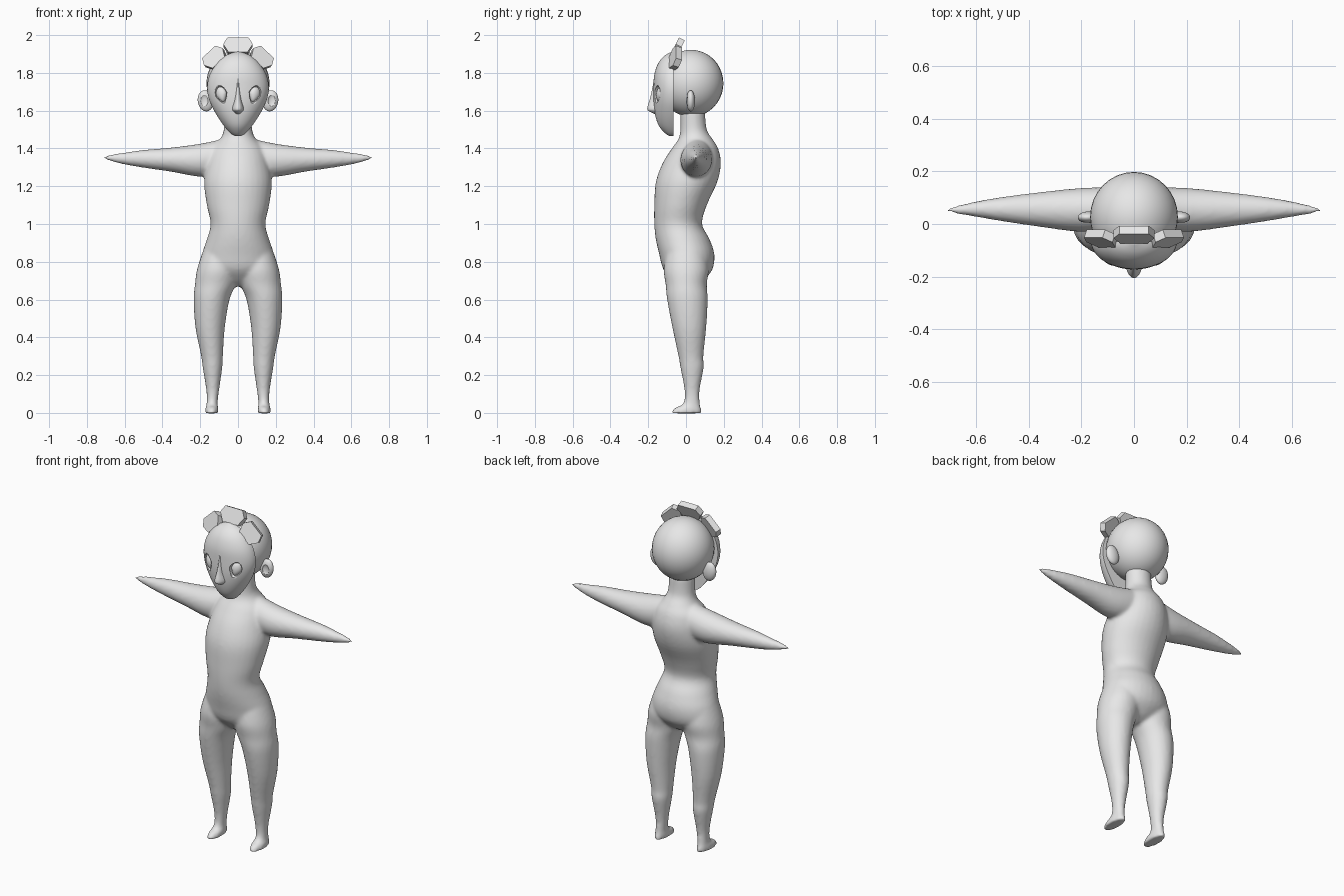
import bpy, bmesh, math
from mathutils import Matrix, Vector

if "Cube" in bpy.data.objects:
    bpy.data.objects.remove(bpy.data.objects["Cube"], do_unlink=True)

clay = bpy.data.materials.new("light_grey")
clay.use_nodes = True
clay.diffuse_color = (0.8, 0.8, 0.8, 1)
clay.node_tree.nodes["Principled BSDF"].inputs["Base Color"].default_value = clay.diffuse_color


def make_object(name, bm, smooth=True):
    """Turn a bmesh into a scene object with the shared material."""
    bmesh.ops.recalc_face_normals(bm, faces=bm.faces)
    mesh = bpy.data.meshes.new(name)
    bm.to_mesh(mesh)
    bm.free()
    mesh.materials.append(clay)
    obj = bpy.data.objects.new(name, mesh)
    bpy.context.collection.objects.link(obj)
    if smooth:
        select_only(obj)
        bpy.ops.object.shade_smooth_by_angle(angle=math.radians(40))
    return obj


def select_only(obj):
    bpy.ops.object.select_all(action='DESELECT')
    obj.select_set(True)
    bpy.context.view_layer.objects.active = obj


def spline(rows, steps=4):
    """Smoothly interpolate section rows (Catmull-Rom)."""
    rows = [Vector(row) for row in rows]
    padded = [rows[0]] + rows + [rows[-1]]
    result = []
    for a, b, c, d in zip(padded, padded[1:], padded[2:], padded[3:]):
        for i in range(steps):
            t = i / steps
            result.append(b + (c - a) * t / 2
                          + (a - b * 2.5 + c * 2 - d / 2) * t ** 2
                          + (b * 3 - c * 3 + d - a) * t ** 3 / 2)
    return result + [rows[-1]]


def loft(bm, rows, place, half=False, count=32):
    """Skin elliptical sections (position, a min, a max, b min, b max)."""
    rings = []
    for s, a_min, a_max, b_min, b_max in spline(rows):
        ring = []
        for i in range(count):
            angle = math.pi * i / (count - 1) if half else math.tau * i / count
            a = (a_min + a_max) / 2 + (a_max - a_min) / 2 * math.cos(angle)
            if half:
                b = b_max - (b_max - b_min) * math.sin(angle)
            else:
                b = (b_min + b_max) / 2 + (b_max - b_min) / 2 * math.sin(angle)
            ring.append(bm.verts.new(place(s, a, b)))
        rings.append(ring)
    for low, high in zip(rings, rings[1:]):
        for i in range(count):
            j = (i + 1) % count
            bm.faces.new((low[i], low[j], high[j], high[i]))
    bm.faces.new(rings[0])
    bm.faces.new(rings[-1])


def upright(s, a, b):
    return (a, b, s)


def ellipsoid(name, center, radii, turn=0, tilt=0, pinch=0):
    """Sphere scaled to radii, optionally narrowed towards its bottom."""
    bm = bmesh.new()
    bmesh.ops.create_uvsphere(bm, u_segments=32, v_segments=20, radius=1)
    for v in bm.verts:
        v.co.x *= 1 + pinch * min(v.co.z, 0)
    bm.transform(Matrix.Translation(center) @ Matrix.Rotation(turn, 4, 'Z')
                 @ Matrix.Rotation(tilt, 4, 'Y') @ Matrix.Diagonal((*radii, 1)))
    return make_object(name, bm)


def carve(target, cutter):
    """Subtract the cutter from the target and discard it."""
    mod = target.modifiers.new("carve", 'BOOLEAN')
    mod.operation = 'DIFFERENCE'
    mod.object = cutter
    select_only(target)
    bpy.ops.object.modifier_apply(modifier=mod.name)
    bpy.data.objects.remove(cutter, do_unlink=True)


# Torso and neck: height, half width, front, back
torso = [
    (1.6, .072, -.03, .1), (1.5, .075, -.03, .11), (1.45, .095, -.04, .14),
    (1.4, .14, -.075, .17), (1.32, .165, -.125, .185), (1.22, .18, -.16, .165),
    (1.1, .165, -.168, .11), (1, .145, -.168, .085), (.92, .165, -.16, .125),
    (.84, .19, -.142, .15), (.76, .19, -.12, .14), (.7, .11, -.07, .09),
    (.67, .04, -.03, .04),
]
# Leg and foot: height, inner, outer, front, back
leg = [
    (.86, .02, .185, -.1, .1), (.76, 0, .217, -.118, .12),
    (.68, .012, .228, -.108, .11), (.6, .045, .235, -.1, .115),
    (.45, .07, .225, -.072, .107), (.3, .08, .195, -.04, .092),
    (.24, .083, .187, -.03, .094), (.12, .1, .168, -.008, .072),
    (.05, .108, .166, -.015, .073), (.025, .104, .172, -.062, .08),
    (-.002, .104, .174, -.08, .084),
]
# Arm: distance from the middle, front, back, bottom, top
arm = [
    (.08, -.02, .14, 1.26, 1.45), (.2, -.03, .137, 1.25, 1.425),
    (.35, -.012, .122, 1.276, 1.405), (.5, .01, .103, 1.298, 1.392),
    (.6, .027, .086, 1.315, 1.378), (.67, .038, .07, 1.332, 1.368),
    (.716, .05, .057, 1.347, 1.355),
]

# Body: all limbs fused into one soft skin
bm = bmesh.new()
loft(bm, [(z, -w, w, front, back) for z, w, front, back in torso], upright)
for side in (-1, 1):
    loft(bm, leg, lambda s, a, b: (side * a, b, s))
    loft(bm, arm, lambda s, a, b: (side * s, a, b))
body = make_object("body", bm)
fuse = body.modifiers.new("fuse", 'REMESH')
fuse.mode = 'VOXEL'
fuse.voxel_size = 0.01
fuse.use_smooth_shade = True
soften = body.modifiers.new("soften", 'SMOOTH')
soften.factor = 0.5
soften.iterations = 6

# Skull
ellipsoid("skull", (0, .027, 1.745), (.167, .171, .177))

# Face: domed mask with a flat back; height, half width, front
face_rows = [
    (1.912, .012, -.075), (1.89, .07, -.115), (1.85, .115, -.148),
    (1.79, .15, -.168), (1.72, .163, -.172), (1.65, .15, -.172),
    (1.58, .115, -.164), (1.52, .075, -.144), (1.48, .04, -.11),
    (1.465, .015, -.085),
]
bm = bmesh.new()
loft(bm, [(z, -w, w, front, -.066) for z, w, front in face_rows], upright, half=True)
face = make_object("face", bm)

# Nose: narrow bridge widening to the tip
nose_rows = [
    (1.79, .01, -.168), (1.72, .014, -.178), (1.66, .022, -.192),
    (1.615, .034, -.205), (1.598, .03, -.198), (1.58, .012, -.16),
]
bm = bmesh.new()
loft(bm, [(z, -w, w, front, -.13) for z, w, front in nose_rows], upright, half=True)
make_object("nose", bm)

# Eyes in sunken sockets, and ears with a hollow
for side, label in ((1, "left"), (-1, "right")):
    turn, tilt = side * math.radians(25), side * math.radians(18)
    carve(face, ellipsoid("socket", (side * .088, -.15, 1.685),
                          (.034, .024, .048), turn, tilt, pinch=.5))
    ellipsoid(label + "_eye", (side * .087, -.136, 1.686),
              (.029, .02, .041), turn, tilt, pinch=.4)
    ear = ellipsoid(label + "_ear", (side * .172, .025, 1.652),
                    (.041, .023, .056), tilt=side * math.radians(10))
    carve(ear, ellipsoid("hollow", (side * .18, 0, 1.652), (.022, .012, .034)))

# Headband: three faceted blocks fanned over the crown
outline = [(-.05, 0), (.05, 0), (.078, .045), (.056, .082), (-.056, .082), (-.078, .045)]
for angle, label in ((-43, "right"), (0, "middle"), (43, "left")):
    bm = bmesh.new()
    plate = bm.faces.new([bm.verts.new((u, 0, v)) for u, v in outline])
    back = bmesh.ops.extrude_face_region(bm, geom=[plate])
    for v in back["geom"]:
        if isinstance(v, bmesh.types.BMVert):
            v.co.y += .034
    inner = .165 if angle == 0 else .15
    scale = 1 if angle == 0 else .86
    bm.transform(Matrix.Translation((0, -.075 if angle == 0 else -.09, 1.745))
                 @ Matrix.Rotation(math.radians(angle), 4, 'Y')
                 @ Matrix.Translation((0, 0, inner))
                 @ Matrix.Rotation(math.radians(-26), 4, 'X')
                 @ Matrix.Diagonal((scale, 1, 1.05, 1)))
    make_object(label + "_headband_block", bm, smooth=False)
